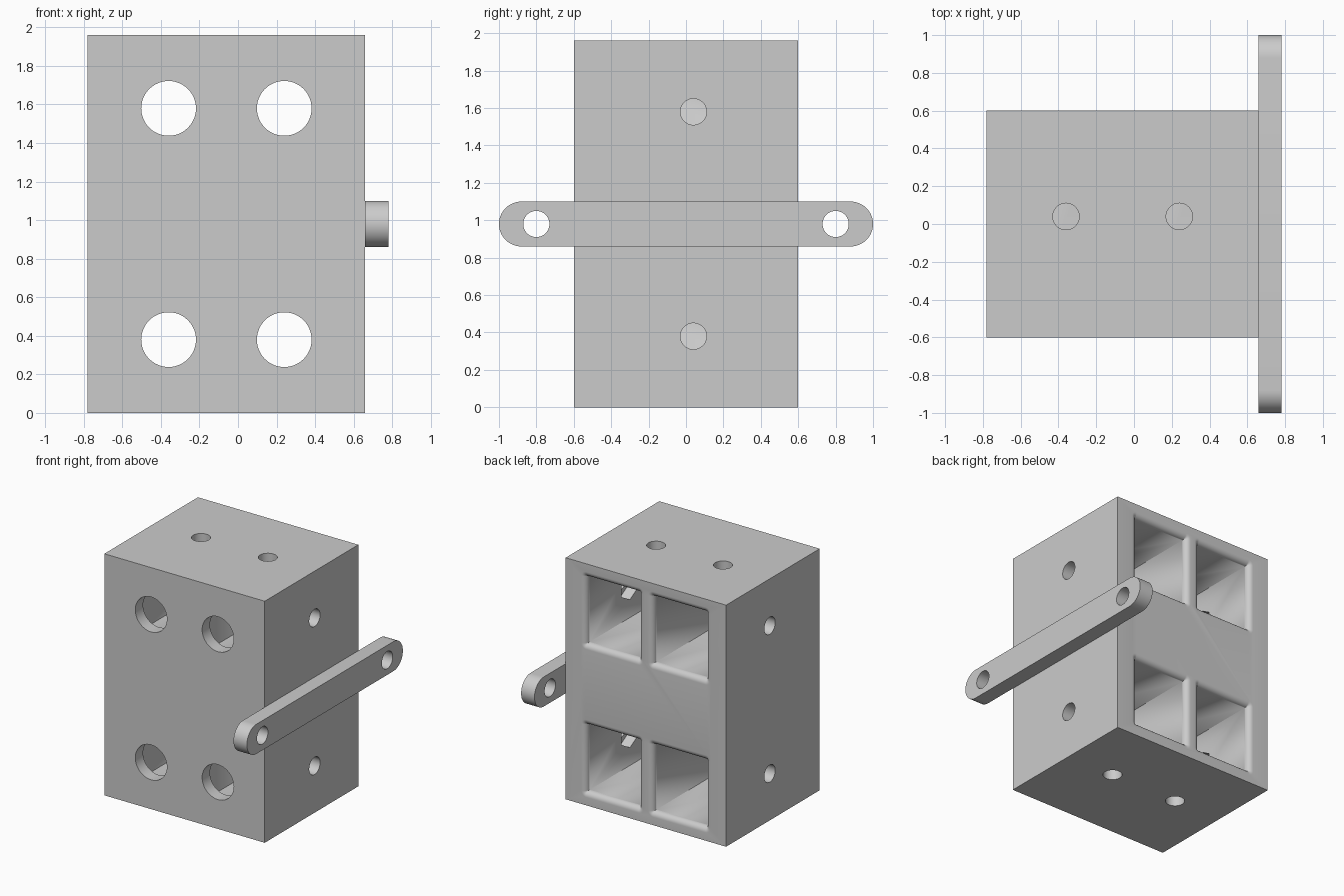
import bpy, bmesh
from math import sin, cos, pi, radians
from mathutils import Matrix, Vector

if "Cube" in bpy.data.objects:
    bpy.data.objects.remove(bpy.data.objects["Cube"], do_unlink=True)

gray = bpy.data.materials.new("light gray plastic")
gray.use_nodes = True
gray.diffuse_color = (0.6, 0.6, 0.6, 1)
gray.node_tree.nodes["Principled BSDF"].inputs["Base Color"].default_value = (0.6, 0.6, 0.6, 1)


def make_object(name, bm):
    bmesh.ops.recalc_face_normals(bm, faces=bm.faces)
    mesh = bpy.data.meshes.new(name)
    bm.to_mesh(mesh)
    bm.free()
    mesh.materials.append(gray)
    obj = bpy.data.objects.new(name, mesh)
    bpy.context.collection.objects.link(obj)
    return obj


def block(name, low, high):
    low, high = Vector(low), Vector(high)
    bm = bmesh.new()
    bmesh.ops.create_cube(bm, size=1, matrix=Matrix.Translation((low + high) / 2)
                          @ Matrix.Diagonal((*(high - low), 1)))
    return make_object(name, bm)


def rod(start, end, radius, sides=48):
    """Cylinder or prism between two points on one axis."""
    start, end = Vector(start), Vector(end)
    axis = end - start
    turn = axis.to_track_quat("Z", "Y").to_matrix().to_4x4()
    bm = bmesh.new()
    bmesh.ops.create_cone(bm, cap_ends=True, segments=sides, radius1=radius,
                          radius2=radius, depth=axis.length,
                          matrix=Matrix.Translation((start + end) / 2) @ turn)
    return make_object("cutter", bm)


def hex_recess(start, end, radius):
    """Six-sided nut recess along x with a corner pointing up."""
    bm = bmesh.new()
    ring = [bm.verts.new((start[0], start[1] + radius * sin(k * pi / 3),
                          start[2] + radius * cos(k * pi / 3))) for k in range(6)]
    face = bm.faces.new(ring)
    out = bmesh.ops.extrude_face_region(bm, geom=[face])["geom"]
    bmesh.ops.translate(bm, verts=[v for v in out if isinstance(v, bmesh.types.BMVert)],
                        vec=(end[0] - start[0], 0, 0))
    return make_object("cutter", bm)


def pocket(cx, cz, hx, hz, floor_y, mouth_y, fillet, steps=8):
    """Square pocket whose mouth flares outward with a rounded lip."""
    levels = [(floor_y, 0)]
    for i in range(steps + 1):
        a = i / steps * pi / 2
        levels.append((mouth_y - fillet * (1 - sin(a)), fillet * (1 - cos(a))))
    levels.append((mouth_y + 0.05, fillet))
    bm = bmesh.new()
    rings = []
    for y, d in levels:
        ring = []
        for c, (sx, sz) in enumerate(((1, 1), (-1, 1), (-1, -1), (1, -1))):
            for k in range(steps + 1):
                a = (c + k / steps) * pi / 2
                ring.append(bm.verts.new((cx + sx * hx + d * cos(a), y,
                                          cz + sz * hz + d * sin(a))))
        rings.append(ring)
    for lower, upper in zip(rings, rings[1:]):
        for i in range(len(lower)):
            j = (i + 1) % len(lower)
            bm.faces.new((lower[i], lower[j], upper[j], upper[i]))
    bm.faces.new(rings[0])
    bm.faces.new(rings[-1])
    bmesh.ops.remove_doubles(bm, verts=bm.verts, dist=1e-5)
    return make_object("cutter", bm)


def cut(target, cutter):
    cutter.hide_render = True
    mod = target.modifiers.new("cut", "BOOLEAN")
    mod.operation, mod.solver, mod.object = "DIFFERENCE", "EXACT", cutter
    bpy.context.view_layer.objects.active = target
    bpy.ops.object.modifier_apply(modifier=mod.name)
    bpy.data.objects.remove(cutter, do_unlink=True)


def smooth(obj):
    bpy.ops.object.select_all(action="DESELECT")
    obj.select_set(True)
    bpy.context.view_layer.objects.active = obj
    bpy.ops.object.shade_smooth_by_angle(angle=radians(30))


# Housing block with four rear pockets
LEFT, RIGHT, HALF_Y, TOP = 0.66, -0.78, 0.6, 1.96
HX, HZ, BOLT_Y, BOLT_R = 0.235, 0.27, 0.04, 0.07
housing = block("housing", (RIGHT, -HALF_Y, 0), (LEFT, HALF_Y, TOP))
for cx, wall, side in ((0.24, LEFT, 1), (-0.36, RIGHT, -1)):
    for cz, cap, up in ((0.38, 0, -1), (1.58, TOP, 1)):
        cut(housing, pocket(cx, cz, HX, HZ, -0.5, HALF_Y, 0.045))
        # Large round opening in the front wall
        cut(housing, rod((cx, -0.7, cz), (cx, -0.4, cz), 0.142))
        # Side bolt hole with a nut recess on the inside
        cut(housing, rod((wall + side * 0.1, BOLT_Y, cz), (cx, BOLT_Y, cz), BOLT_R))
        cut(housing, hex_recess((wall - side * 0.1, BOLT_Y, cz), (cx, BOLT_Y, cz), 0.125))
        # Bolt hole through the top or bottom wall
        cut(housing, rod((cx, BOLT_Y, cap + up * 0.1), (cx, BOLT_Y, cz), BOLT_R))
smooth(housing)

# Mounting bar with rounded ends and two holes
BAR_Z, BAR_R, BAR_OUT = 0.98, 0.12, 0.78
bm = bmesh.new()
outline = []
for end in (1, -1):
    for k in range(25):
        a = k / 24 * pi - (pi / 2 if end == 1 else -pi / 2)
        outline.append(bm.verts.new((LEFT, end * (1 - BAR_R) + BAR_R * cos(a),
                                     BAR_Z + BAR_R * sin(a))))
face = bm.faces.new(outline)
moved = bmesh.ops.extrude_face_region(bm, geom=[face])["geom"]
bmesh.ops.translate(bm, verts=[v for v in moved if isinstance(v, bmesh.types.BMVert)],
                    vec=(BAR_OUT - LEFT, 0, 0))
bar = make_object("mounting_bar", bm)
for y in (-0.8, 0.8):
    cut(bar, rod((LEFT - 0.1, y, BAR_Z), (BAR_OUT + 0.1, y, BAR_Z), BOLT_R))
smooth(bar)
